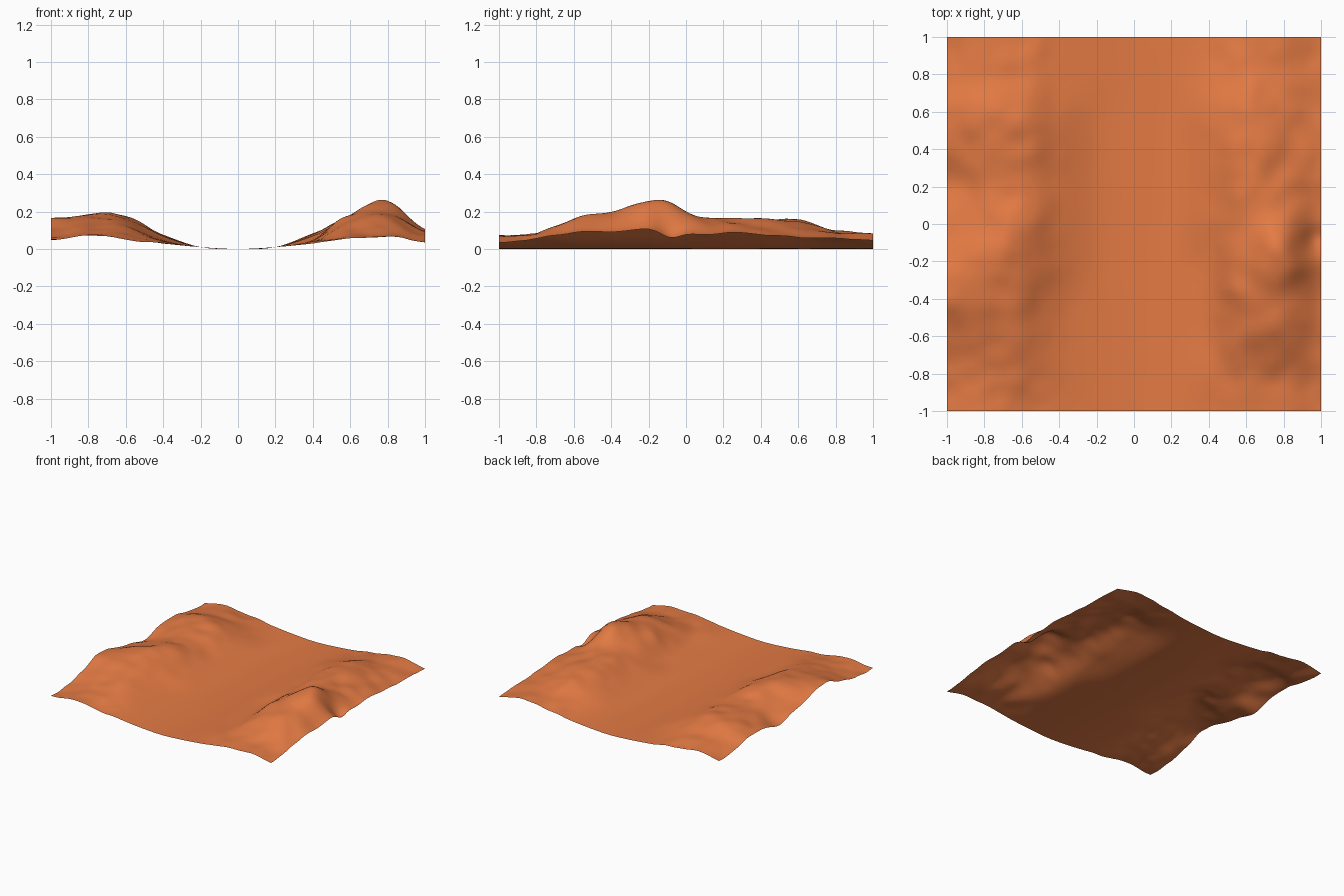
import bpy, bmesh, math
from mathutils import Vector, noise

if "Cube" in bpy.data.objects:
    bpy.data.objects.remove(bpy.data.objects["Cube"])

# Cross-sections of the valley (hundredths of a unit), one per 0.2 in y, front to back.
# Left hills at x = -1, -.8, -.6, -.4, then right hills at x = .4, .6, .8, 1
SECTIONS = [
    ((5, 7.5, 5, 3), (3, 6, 6.5, 4)),
    ((6, 8, 8, 4), (4, 8, 8, 5)),
    ((10, 12, 11.5, 4.5), (4, 14, 16, 9)),
    ((16, 17, 14, 5), (4.5, 17, 19.5, 9)),
    ((14, 18.5, 17, 7), (5, 18, 25, 10.5)),
    ((9, 15, 18, 7.5), (7, 16, 18, 8)),
    ((5, 12, 14, 7), (7.5, 16, 14, 8.5)),
    ((8.5, 14, 15, 7.5), (8, 16, 13, 8)),
    ((10, 15, 14.5, 7), (8, 14.5, 11, 6)),
    ((6, 10, 9, 4), (5, 9, 8, 6)),
    ((5, 8, 6, 3), (3, 6, 8, 5)),
]
FLOOR = (1, 0, 1)          # valley floor at x = -.2, 0, .2
ROWS = [left + FLOOR + right for left, right in SECTIONS]

# Small features: x, y, radius, height
BUMPS = [(0.74, -0.10, 0.10, 0.035), (0.96, -0.08, 0.07, -0.04),
         (0.53, -0.35, 0.07, 0.02), (-0.66, 0.13, 0.06, -0.015),
         (-0.62, -0.95, 0.06, -0.008), (0.55, 0.45, 0.10, 0.008)]


def spline(values, t):
    """Smooth curve through evenly spaced values, t from -1 to 1."""
    n = len(values) - 1
    f = (t + 1) / 2 * n
    i = min(int(f), n - 1)
    u = f - i
    a, b = values[max(i - 1, 0)], values[i]
    c, d = values[i + 1], values[min(i + 2, n)]
    return b + 0.5 * u * (c - a + u * (2*a - 5*b + 4*c - d + u * (3*(b - c) + d - a)))


def height(x, y):
    z = spline([spline(row, x) for row in ROWS], y) / 100
    for bx, by, r, h in BUMPS:
        z += h * math.exp(-((x - bx)**2 + (y - by)**2) / r**2)
    # light erosion on the hills only
    rough = min(1, max(0, (abs(x) - 0.35) / 0.2))
    z += 0.012 * rough * noise.noise(Vector((x * 8, y * 8, 3.5)))
    return max(z, 0)


# Terrain sheet: a fine grid lifted to the lofted valley sections
bm = bmesh.new()
bmesh.ops.create_grid(bm, x_segments=100, y_segments=100, size=1)
for v in bm.verts:
    v.co.z = height(v.co.x, v.co.y)
for f in bm.faces:
    f.smooth = True
mesh = bpy.data.meshes.new("valley_terrain")
bm.to_mesh(mesh)
bm.free()
terrain = bpy.data.objects.new("valley_terrain", mesh)
bpy.context.collection.objects.link(terrain)

# Red earth colour
earth = bpy.data.materials.new("red_earth")
earth.diffuse_color = (0.77, 0.195, 0.057, 1)
earth.use_nodes = True
earth.node_tree.nodes["Principled BSDF"].inputs["Base Color"].default_value = earth.diffuse_color
mesh.materials.append(earth)
